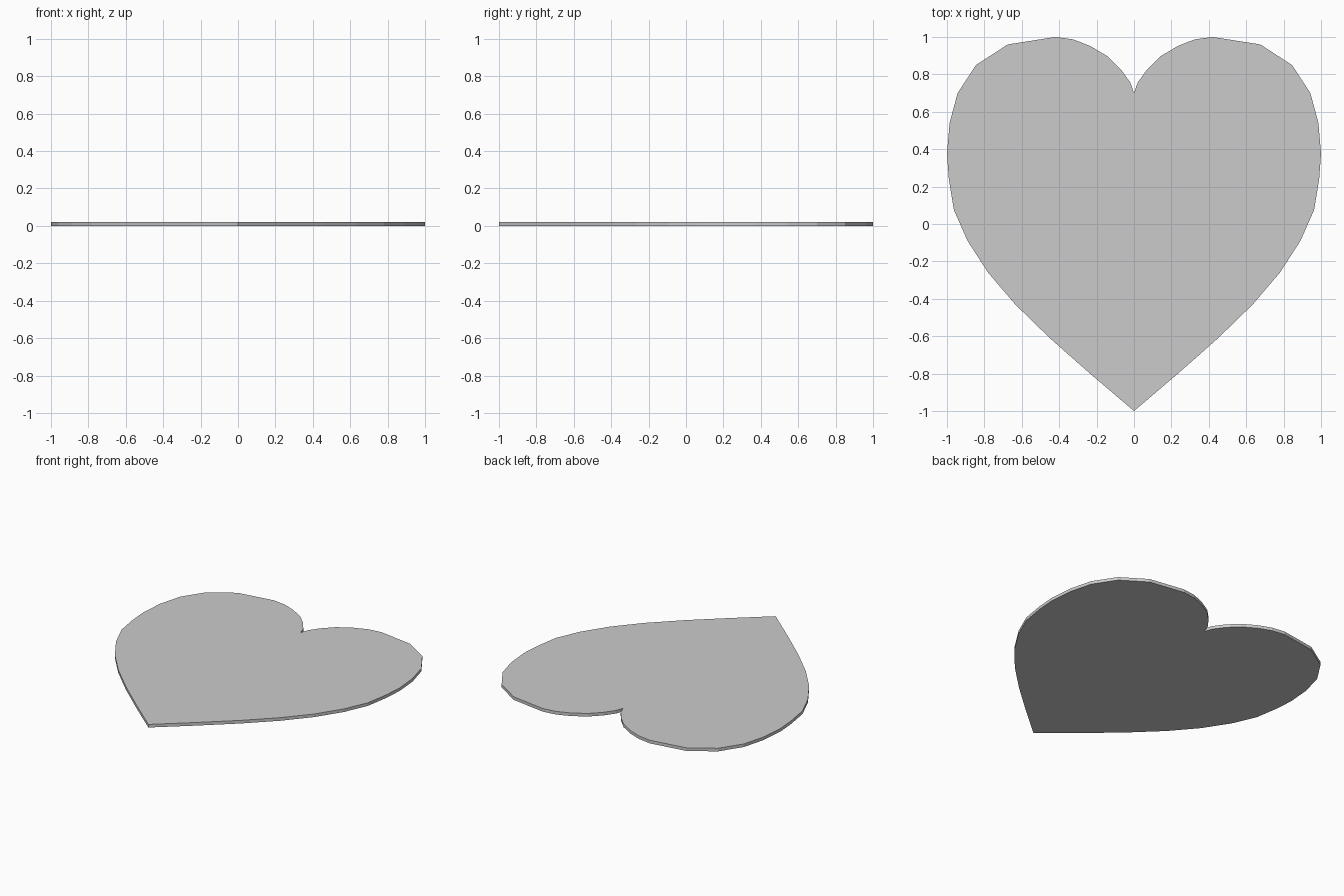
import bpy
import bmesh

if "Cube" in bpy.data.objects:
    bpy.data.objects.remove(bpy.data.objects["Cube"])

THICKNESS = 0.022

# Right half of the outline, from the notch round to the bottom point
half = [
    (0, 0.70), (0.02, 0.757), (0.07, 0.826), (0.14, 0.896), (0.235, 0.952),
    (0.325, 0.987), (0.42, 1.0), (0.675, 0.96), (0.845, 0.85), (0.943, 0.70),
    (0.986, 0.54), (1.0, 0.375), (0.99, 0.24), (0.963, 0.075), (0.89, -0.09),
    (0.78, -0.26), (0.635, -0.43), (0.45, -0.61), (0.235, -0.80), (0, -1.0),
]

# Mirror to a closed, counter-clockwise outline
outline = [(-x, y) for x, y in half] + [(x, y) for x, y in half[-2:0:-1]]

# Flat heart face, extruded into a thin plate
bm = bmesh.new()
face = bm.faces.new([bm.verts.new((x, y, 0)) for x, y in outline])
ext = bmesh.ops.extrude_face_region(bm, geom=[face], use_keep_orig=True)
top = [v for v in ext["geom"] if isinstance(v, bmesh.types.BMVert)]
bmesh.ops.translate(bm, verts=top, vec=(0, 0, THICKNESS))
bmesh.ops.recalc_face_normals(bm, faces=bm.faces)

mesh = bpy.data.meshes.new("heart_plate")
bm.to_mesh(mesh)
bm.free()
bpy.context.collection.objects.link(bpy.data.objects.new("heart_plate", mesh))
